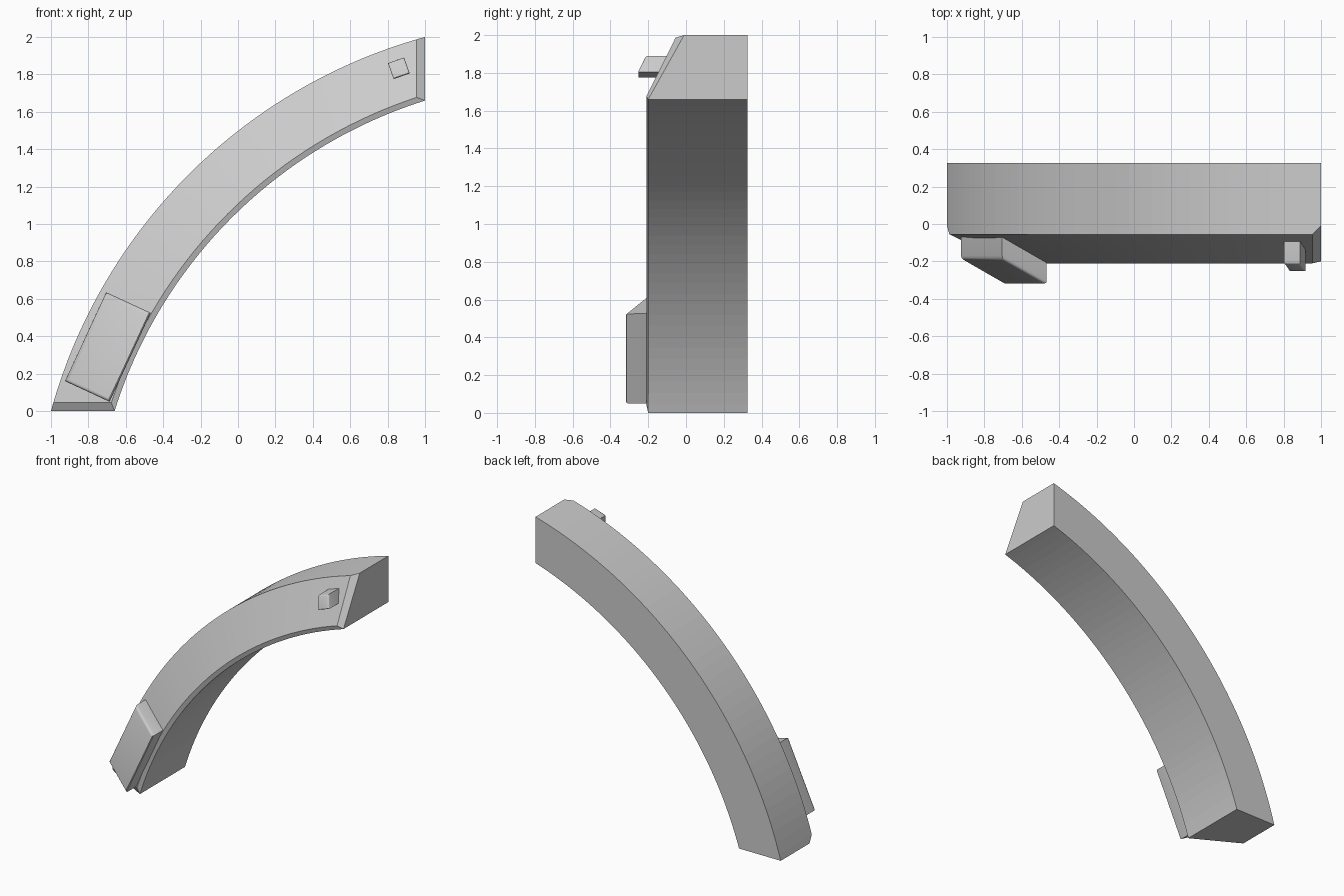
import bpy, bmesh, math

if "Cube" in bpy.data.objects:
    bpy.data.objects.remove(bpy.data.objects["Cube"])

C = 1.76                       # arc centre is (C, 1-C) in x,z
R_OUT = math.hypot(1 + C, 1 - C)
R_IN = math.hypot(0.66 + C, 1 - C)
STEPS, BACK = 36, 0.325


def finish(bm, name):
    bmesh.ops.remove_doubles(bm, verts=bm.verts, dist=1e-5)
    bmesh.ops.recalc_face_normals(bm, faces=bm.faces)
    me = bpy.data.meshes.new(name)
    bm.to_mesh(me)
    bm.free()
    ob = bpy.data.objects.new(name, me)
    bpy.context.collection.objects.link(ob)
    return ob


# Curved beam: rings of (radius, y), ends cut flat at z = 0 and x = 1
mid = [(R_OUT, BACK), (R_OUT, -0.055), (R_IN + 0.03, -0.21), (R_IN, -0.2), (R_IN, BACK)]
cap = [(R_OUT, BACK), (R_OUT, -0.01), (R_IN, -0.2), (R_IN, -0.2), (R_IN, BACK)]


def ring(bm, prof, inset, t):
    vs = []
    for r, y in prof:
        a0 = math.pi - math.asin((inset - (1 - C)) / r)
        a1 = math.acos((1 - inset - C) / r)
        a = a0 + (a1 - a0) * t
        vs.append(bm.verts.new((C + r * math.cos(a), y, 1 - C + r * math.sin(a))))
    return vs


bm = bmesh.new()
rings = [ring(bm, cap, 0, 0)]
rings += [ring(bm, mid, 0.045, i / STEPS) for i in range(STEPS + 1)]
rings.append(ring(bm, cap, 0, 1))
for a, b in zip(rings, rings[1:]):
    for i in range(5):
        j = (i + 1) % 5
        bm.faces.new((a[i], a[j], b[j], b[i]))
for r in (rings[0], rings[-1]):
    bm.faces.new(r)
finish(bm, "curved_beam")


# Raised blocks on the sloped front face: corners are (x, z, front y, back y)
def block(name, corners, width):
    bm = bmesh.new()
    f = [bm.verts.new((x, yf, z)) for x, z, yf, yb in corners]
    b = [bm.verts.new((x, yb, z)) for x, z, yf, yb in corners]
    bm.faces.new(f)
    bm.faces.new(b[::-1])
    for i in range(4):
        j = (i + 1) % 4
        bm.faces.new((f[i], b[i], b[j], f[j]))
    bm.edges.ensure_lookup_table()
    edges = [e for e in bm.edges if all(v in f for v in e.verts)]
    bmesh.ops.bevel(bm, geom=edges, offset=width, segments=3, profile=0.5, affect='EDGES')
    ob = finish(bm, name)
    bpy.context.view_layer.objects.active = ob
    ob.select_set(True)
    bpy.ops.object.shade_smooth_by_angle(angle=math.radians(35))
    ob.select_set(False)


block("large_block", [(-0.925, 0.16, -0.188, -0.07), (-0.705, 0.635, -0.188, -0.07),
                      (-0.467, 0.525, -0.325, -0.19), (-0.687, 0.05, -0.325, -0.19)], 0.018)
block("small_peg", [(0.802, 1.86, -0.213, -0.09), (0.888, 1.89, -0.213, -0.09),
                    (0.918, 1.805, -0.256, -0.13), (0.832, 1.775, -0.256, -0.13)], 0.01)
